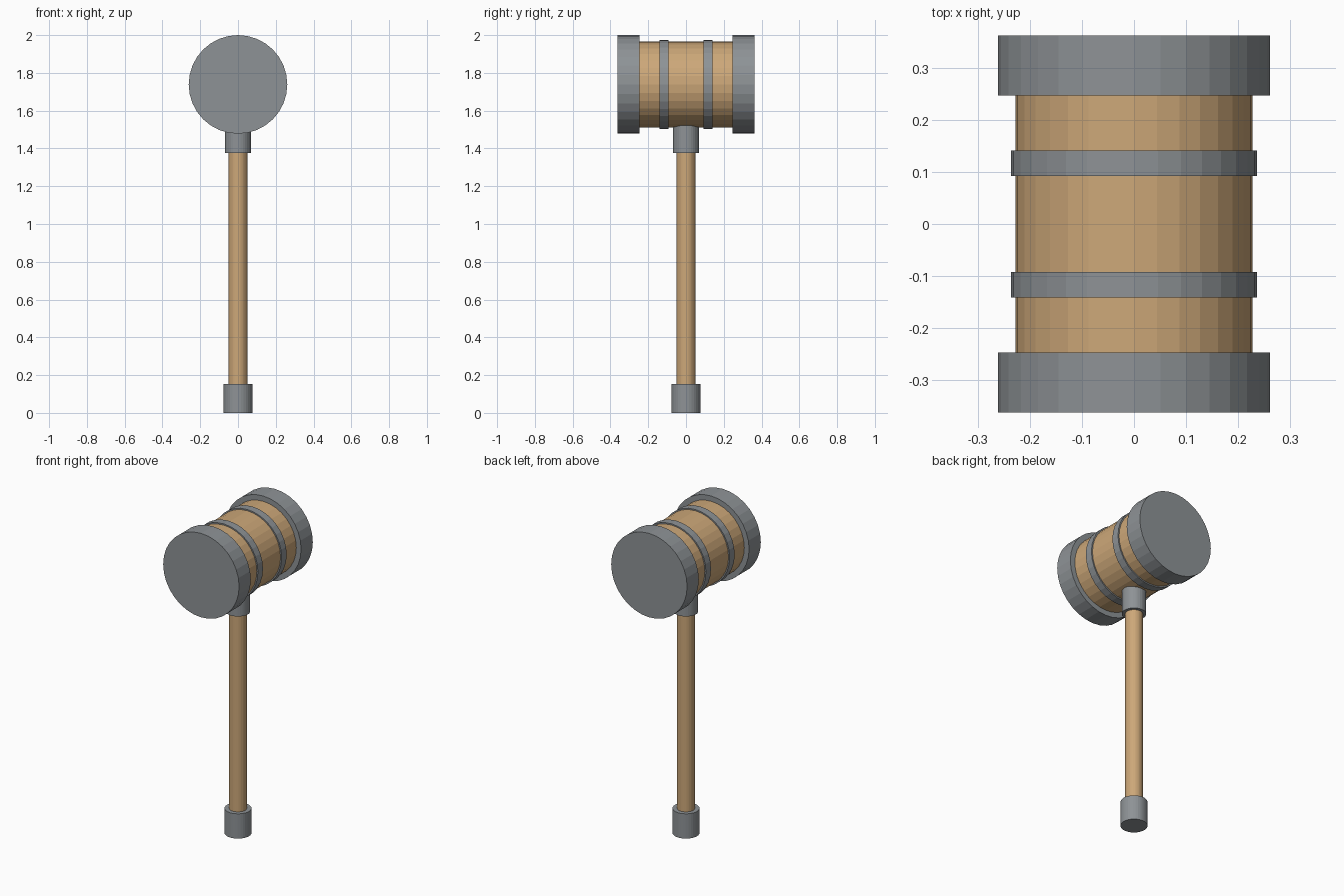
import bpy, math

if "Cube" in bpy.data.objects:
    bpy.data.objects.remove(bpy.data.objects["Cube"])

def material(name, rgb):
    m = bpy.data.materials.new(name)
    m.diffuse_color = (*rgb, 1)
    m.use_nodes = True
    m.node_tree.nodes["Principled BSDF"].inputs["Base Color"].default_value = m.diffuse_color
    return m

wood = material("light_wood", (0.61, 0.39, 0.19))
metal = material("grey_metal", (0.27, 0.29, 0.305))

HEAD_Z = 1.739

def upright(name, radius, z0, z1, mat):
    """Vertical cylinder between two heights."""
    bpy.ops.mesh.primitive_cylinder_add(vertices=32, radius=radius, depth=z1 - z0,
                                        location=(0, 0, (z0 + z1) / 2))
    finish(name, mat)

def lying(name, radius, y0, y1, mat):
    """Cylinder along y, centred on the head axis."""
    bpy.ops.mesh.primitive_cylinder_add(vertices=32, radius=radius, depth=y1 - y0,
                                        location=(0, (y0 + y1) / 2, HEAD_Z),
                                        rotation=(math.pi / 2, 0, 0))
    finish(name, mat)

def finish(name, mat):
    ob = bpy.context.object
    ob.name = name
    ob.data.materials.append(mat)

# Handle with end cap and collar under the head
upright("pommel", 0.076, 0, 0.154, metal)
upright("handle", 0.05, 0.1, 1.45, wood)
upright("collar", 0.069, 1.377, 1.53, metal)

# Barrel-shaped head with paired bands and striking caps
lying("head_barrel", 0.228, -0.3, 0.3, wood)
for side, s in (("front", -1), ("back", 1)):
    a, b = sorted((s * 0.092, s * 0.141))
    lying(side + "_band", 0.236, a, b, metal)
    a, b = sorted((s * 0.247, s * 0.362))
    lying(side + "_striking_cap", 0.261, a, b, metal)
